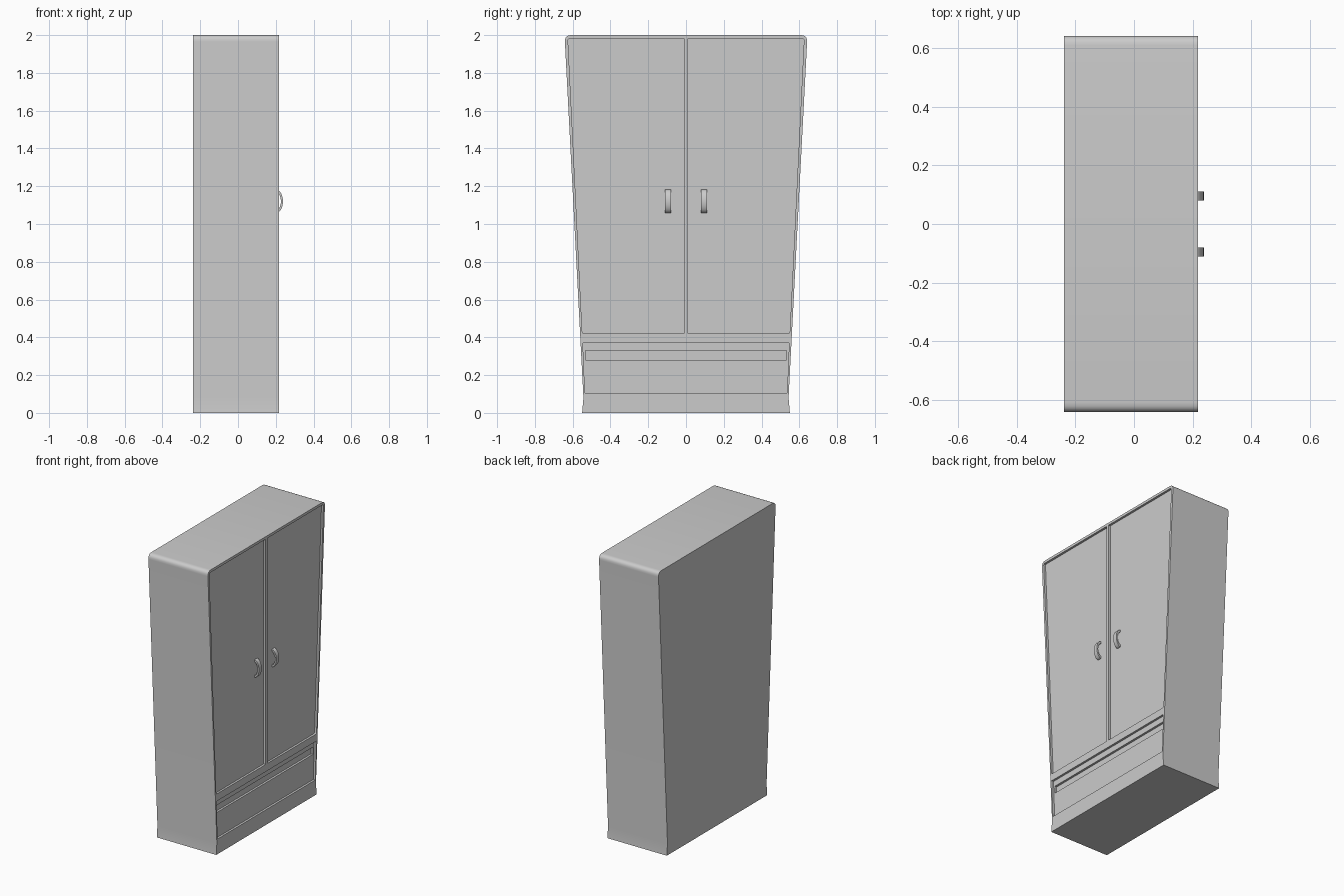
import bpy, bmesh, math
from mathutils import Vector

if "Cube" in bpy.data.objects:
    bpy.data.objects.remove(bpy.data.objects["Cube"])

BACK, FRONT, PANEL = -0.238, 0.218, 0.203   # x of back, frame face, recessed panels
POCKET = PANEL - 0.02


def rounded(points, radii, steps=5):
    """Round each corner of a polygon with its own radius."""
    out, n = [], len(points)
    for i, r in enumerate(radii):
        p = Vector(points[i])
        if r == 0:
            out.append(p)
            continue
        a = p + (Vector(points[i - 1]) - p).normalized() * r
        b = p + (Vector(points[(i + 1) % n]) - p).normalized() * r
        for k in range(steps + 1):
            t = k / steps
            out.append(a * (1 - t) ** 2 + p * 2 * t * (1 - t) + b * t * t)
    return out


def prism(name, outline, to_3d, start, end):
    """Extrude a 2D outline between two positions along the third axis."""
    bm = bmesh.new()
    face = bm.faces.new([bm.verts.new(to_3d(u, v, start)) for u, v in outline])
    new = bmesh.ops.extrude_face_region(bm, geom=[face])["geom"]
    shift = Vector(to_3d(0, 0, end)) - Vector(to_3d(0, 0, start))
    bmesh.ops.translate(bm, vec=shift, verts=[g for g in new if isinstance(g, bmesh.types.BMVert)])
    bmesh.ops.recalc_face_normals(bm, faces=bm.faces)
    mesh = bpy.data.meshes.new(name)
    bm.to_mesh(mesh)
    bm.free()
    obj = bpy.data.objects.new(name, mesh)
    bpy.context.collection.objects.link(obj)
    return obj


def along_x(u, v, w):
    return (w, u, v)


def along_y(u, v, w):
    return (u, w, v)


def activate(obj):
    bpy.ops.object.select_all(action="DESELECT")
    obj.select_set(True)
    bpy.context.view_layer.objects.active = obj


def cut(target, outline, depth_x):
    """Sink a pocket of the given outline into the front of the target."""
    cutter = prism("cutter", outline, along_x, depth_x, FRONT + 0.05)
    cutter.hide_render = True
    mod = target.modifiers.new("pocket", "BOOLEAN")
    mod.operation, mod.solver, mod.object = "DIFFERENCE", "EXACT", cutter
    activate(target)
    bpy.ops.object.modifier_apply(modifier=mod.name)
    bpy.data.objects.remove(cutter)


def smooth(obj):
    activate(obj)
    bpy.ops.object.shade_smooth_by_angle(angle=math.radians(30))


# Tapered case with rounded top edges
case = prism("case", rounded(
    [(-0.55, 0), (0.55, 0), (0.543, 0.08), (0.643, 2), (-0.643, 2), (-0.543, 0.08)],
    [0, 0, 0, 0.035, 0.035, 0]), along_x, BACK, FRONT)

# Doors set back in the case, one per side
for side, label in ((-1, "left"), (1, "right")):
    door = rounded([(side * y, z) for y, z in
                    ((0.01, 0.42), (0.549, 0.42), (0.625, 1.982), (0.01, 1.982))],
                   [0.005, 0.012, 0.012, 0.005], 3)
    cut(case, door, POCKET)
    prism(label + "_door", door, along_x, POCKET, PANEL)

    # Bowed handle
    arc = [math.pi * (i / 16 - 0.5) for i in range(17)]
    outer = [(PANEL - 0.002 + 0.037 * math.cos(a), 1.12 + 0.062 * math.sin(a)) for a in arc]
    inner = [(PANEL - 0.002 + 0.026 * math.cos(a), 1.12 + 0.047 * math.sin(a)) for a in arc]
    smooth(prism(label + "_handle", outer + inner[::-1], along_y, side * 0.08, side * 0.11))

# Drawer with a finger groove
drawer_outline = [(-0.535, 0.105), (0.535, 0.105), (0.546, 0.37), (-0.546, 0.37)]
cut(case, drawer_outline, POCKET)
drawer = prism("drawer", drawer_outline, along_x, POCKET, PANEL)
cut(drawer, [(-0.533, 0.28), (0.533, 0.28), (0.533, 0.33), (-0.533, 0.33)], PANEL - 0.015)
smooth(case)
